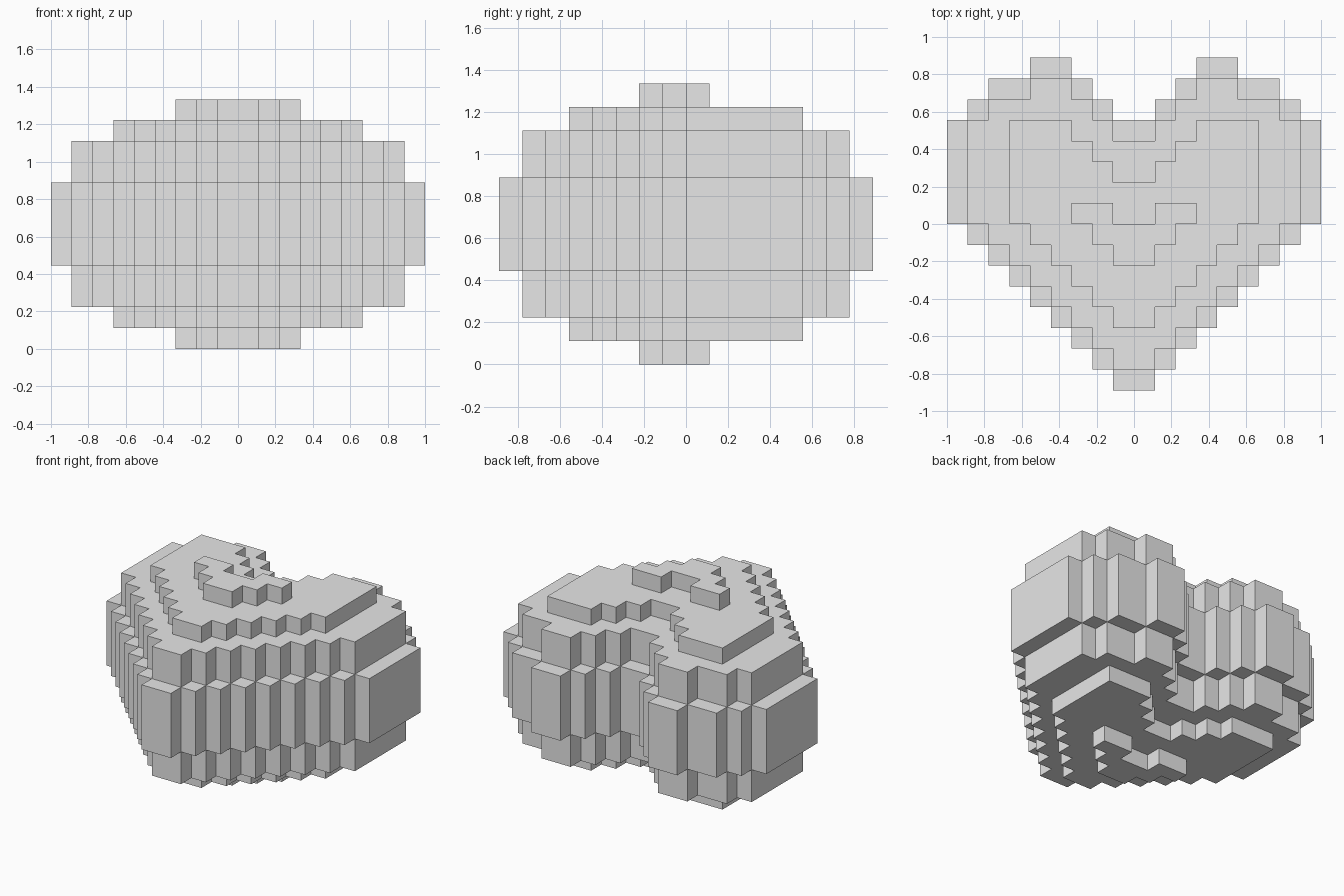
import bpy
import bmesh

cube = bpy.data.objects.get("Cube")
if cube:
    bpy.data.objects.remove(cube, do_unlink=True)

UNIT = 1 / 9  # one block

grey = bpy.data.materials.new("light_grey")
grey.use_nodes = True
grey.diffuse_color = (0.8, 0.8, 0.8, 1)
grey.node_tree.nodes["Principled BSDF"].inputs["Base Color"].default_value = (0.8, 0.8, 0.8, 1)


def heart_slab(name, size, tops, z0, z1):
    """Stepped heart: tops lists (outer x, back y) for each step from the
    notch outwards; the front falls to a point one block at a time."""
    right = []
    for x, y in tops:
        inner = right[-1][0] if right else 0
        right += [(inner, y), (x, y)]
    right = right[1:]
    # Staircase from the widest column down to the tip
    for x in range(size, 0, -1):
        right += [(x, x - size), (x - 1, x - size)] if x > 1 else [(1, 1 - size)]
    outline = right + [(-x, y) for x, y in reversed(right)]

    bm = bmesh.new()
    face = bm.faces.new([bm.verts.new((x * UNIT, y * UNIT, z0 * UNIT)) for x, y in outline])
    grown = bmesh.ops.extrude_face_region(bm, geom=[face])
    lifted = [v for v in grown["geom"] if isinstance(v, bmesh.types.BMVert)]
    bmesh.ops.translate(bm, verts=lifted, vec=(0, 0, (z1 - z0) * UNIT))
    bmesh.ops.recalc_face_normals(bm, faces=bm.faces)
    mesh = bpy.data.meshes.new(name)
    bm.to_mesh(mesh)
    bm.free()
    mesh.materials.append(grey)
    obj = bpy.data.objects.new(name, mesh)
    bpy.context.collection.objects.link(obj)


# Back edge steps of each tier
full = [(1, 5), (2, 6), (3, 7), (5, 8), (7, 7), (8, 6), (9, 5)]
large = [(1, 4), (2, 5), (3, 6), (5, 7), (7, 6), (8, 5)]
medium = [(1, 2), (2, 3), (3, 4), (6, 5)]
small = [(1, 0), (3, 1)]

# Widest tier in the middle, then matching tiers above and below
heart_slab("heart_middle", 9, full, 4, 8)
for tier, size, tops, z0, z1 in (("large", 8, large, 8, 10),
                                 ("medium", 6, medium, 10, 11),
                                 ("small", 3, small, 11, 12)):
    heart_slab("heart_upper_" + tier, size, tops, z0, z1)
    heart_slab("heart_lower_" + tier, size, tops, 12 - z1, 12 - z0)
